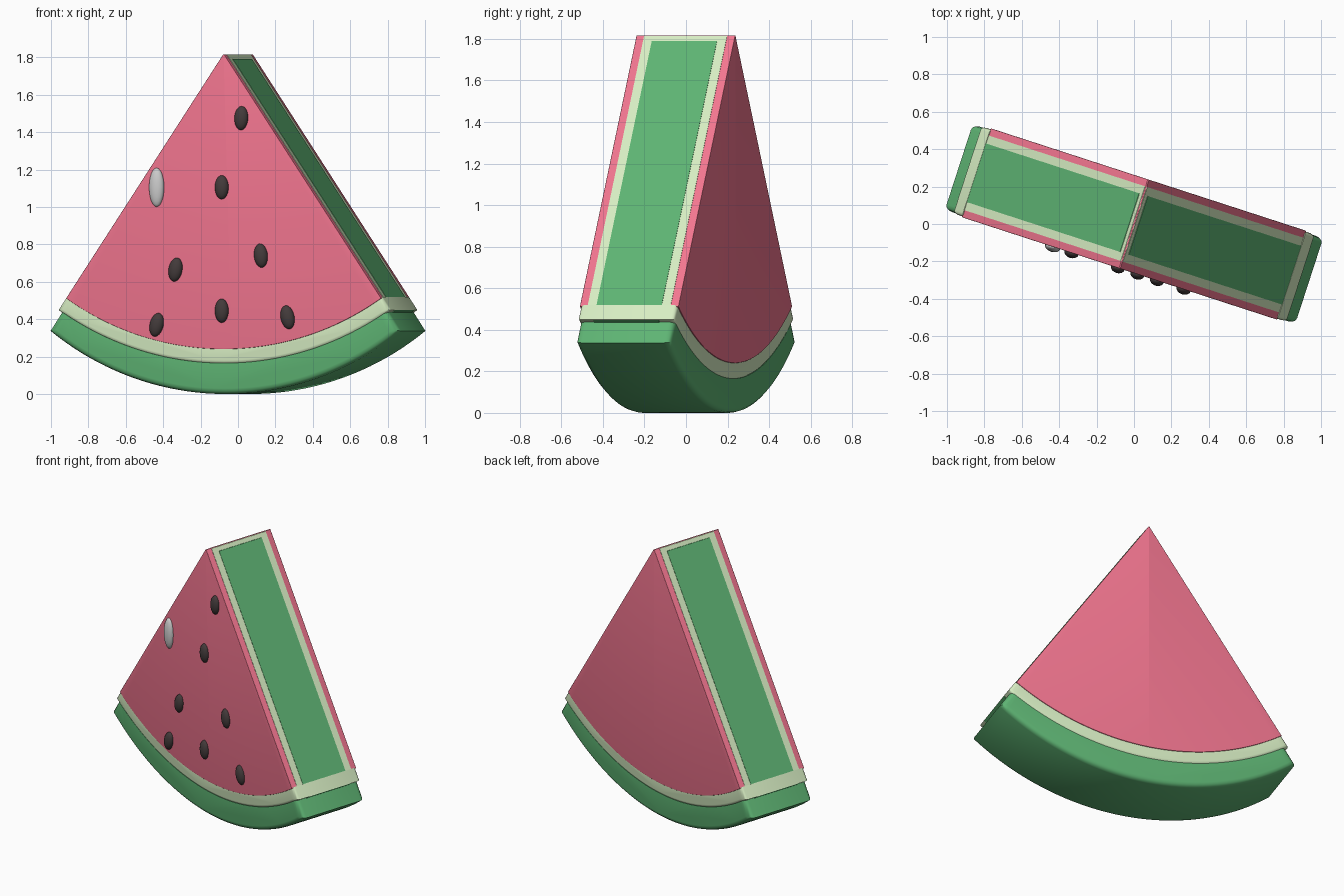
import bpy, bmesh
from math import sin, cos, radians
from mathutils import Matrix

if "Cube" in bpy.data.objects:
    bpy.data.objects.remove(bpy.data.objects["Cube"])

APEX = 1.82
TURN = Matrix.Rotation(radians(-18), 4, 'Z')


def material(name, srgb):
    m = bpy.data.materials.new(name)
    m.diffuse_color = [c ** 2.2 for c in srgb] + [1]
    m.use_nodes = True
    m.node_tree.nodes["Principled BSDF"].inputs["Base Color"].default_value = m.diffuse_color
    return m


pink = material("flesh_pink", (0.95, 0.46, 0.56))
pale = material("pale_rind", (0.84, 0.93, 0.76))
green = material("green_rind", (0.37, 0.70, 0.45))
dark = material("dark_seed", (0.27, 0.24, 0.24))
white = material("white_seed", (0.80, 0.80, 0.80))


def arc(r, angle, n, sag=0, apex=APEX):
    """Arc hanging below the apex; sag shortens the radius toward both ends."""
    pts = []
    for i in range(n + 1):
        t = 2 * i / n - 1
        rr = r - sag * t * t
        pts.append((rr * sin(t * radians(angle)), apex - rr * cos(t * radians(angle))))
    return pts


def sector(bm, r0, r1, angle, half, bevel=0, sag=0, apex=APEX):
    """Extruded ring sector with its front and back rims rounded."""
    inner = arc(r0, angle, 40 if r0 > 0.1 else 1, 0, apex)
    outer = arc(r1, angle, 40, sag, apex)
    verts = [bm.verts.new((x, -half, z)) for x, z in outer + inner[::-1]]
    inside = set(verts[len(outer):])
    face = bm.faces.new(verts)
    ext = bmesh.ops.extrude_face_region(bm, geom=[face])["geom"]
    back = [v for v in ext if isinstance(v, bmesh.types.BMVert)]
    bmesh.ops.translate(bm, verts=back, vec=(0, 2 * half, 0))
    if bevel:
        n = len(outer)
        skip = {(round(v.co.x, 4), round(v.co.z, 4)) for v in inside}
        key = lambda v: (round(v.co.x, 4), round(v.co.z, 4))
        rim = [e for e in bm.edges
               if abs(e.verts[0].co.y - e.verts[1].co.y) < 1e-5
               and abs(abs(e.verts[0].co.y) - half) < 1e-5
               and not all(key(v) in skip for v in e.verts)]
        bmesh.ops.bevel(bm, geom=rim, offset=bevel, segments=3, profile=0.5,
                        affect='EDGES', clamp_overlap=True)


def finish(name, bm, mat, matrix=TURN):
    bmesh.ops.recalc_face_normals(bm, faces=bm.faces)
    bm.transform(matrix)
    me = bpy.data.meshes.new(name)
    bm.to_mesh(me)
    bm.free()
    me.materials.append(mat)
    ob = bpy.data.objects.new(name, me)
    bpy.context.collection.objects.link(ob)
    bpy.ops.object.select_all(action='DESELECT')
    ob.select_set(True)
    bpy.context.view_layer.objects.active = ob
    bpy.ops.object.shade_smooth_by_angle(angle=radians(35))


# Flesh wedge
bm = bmesh.new()
sector(bm, 0.006, 1.58, 34.1, 0.25, 0.012)
finish("flesh", bm, pink)

# Pale rind: curved band plus the core showing on the cut sides
bm = bmesh.new()
sector(bm, 1.575, 1.66, 34.3, 0.245, 0.02)
sector(bm, 0.012, 1.60, 34.1, 0.21, apex=APEX + 0.004)
finish("inner_rind", bm, pale)

# Green rind: thick outer band plus the narrower core on the cut sides
bm = bmesh.new()
sector(bm, 1.655, 1.82, 33.6, 0.24, 0.03, sag=0.04)
sector(bm, 0.045, 1.67, 34.1, 0.165, apex=APEX + 0.008)
finish("outer_rind", bm, green)

# Seeds on the front face: x, z, tilt, half width, half height, material
seeds = [(0.10, 1.475, 3), (-0.01, 1.105, 0), (0.21, 0.74, -6), (-0.27, 0.665, 10),
         (-0.01, 0.445, 0), (0.36, 0.41, -12), (-0.376, 0.37, 14)]
parts = [("seed", *s, 0.038, 0.064, dark) for s in seeds]
parts.append(("pale_seed", -0.376, 1.105, 0, 0.042, 0.104, white))
for i, (name, x, z, tilt, w, h, mat) in enumerate(parts):
    bm = bmesh.new()
    bmesh.ops.create_uvsphere(bm, u_segments=20, v_segments=12, radius=1)
    finish(f"{name}_{i + 1}", bm, mat,
           TURN @ Matrix.Translation((x, -0.25, z))
           @ Matrix.Rotation(radians(tilt), 4, 'Y')
           @ Matrix.Diagonal((w, 0.028, h, 1)))
